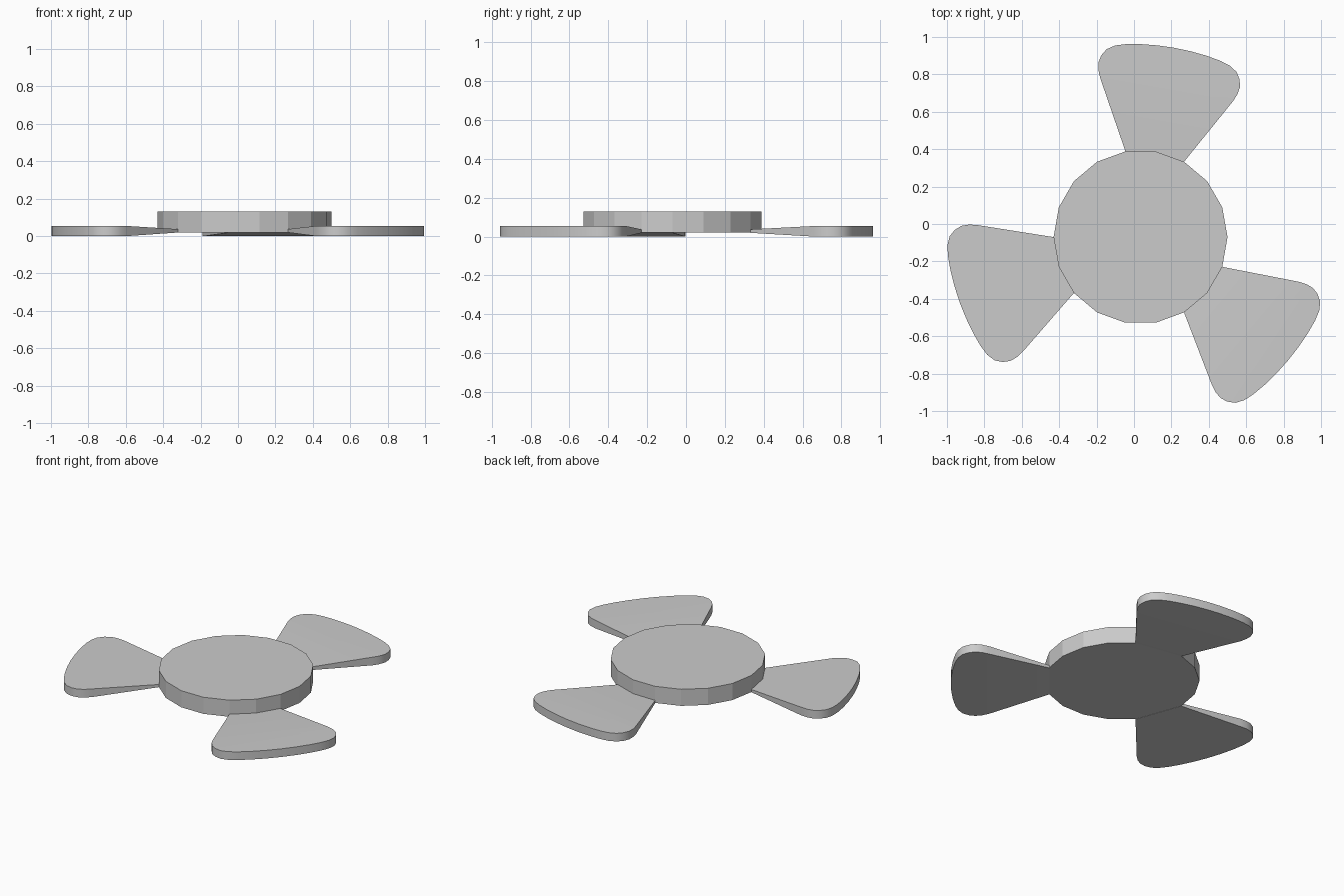
import bpy, bmesh, math

if "Cube" in bpy.data.objects:
    bpy.data.objects.remove(bpy.data.objects["Cube"])

CX, CY, R = 0.035, -0.07, 0.465


def make_object(name, bm):
    bmesh.ops.recalc_face_normals(bm, faces=bm.faces[:])
    me = bpy.data.meshes.new(name)
    bm.to_mesh(me)
    bm.free()
    ob = bpy.data.objects.new(name, me)
    bpy.context.collection.objects.link(ob)
    return ob


# Hub: 18-sided disc
bm = bmesh.new()
ring = [bm.verts.new((CX + R * math.cos(math.radians(20 * i)),
                      CY + R * math.sin(math.radians(20 * i)), 0.02)) for i in range(18)]
base = bm.faces.new(ring)
ext = bmesh.ops.extrude_face_region(bm, geom=[base], use_keep_orig=True)
for v in ext["geom"]:
    if isinstance(v, bmesh.types.BMVert):
        v.co.z = 0.13
make_object("hub", bm)

# Blade half outline: (radial, sideways); first point is the root at the hub
HALF = [(0.437, 0.159), (0.80, 0.36), (0.84, 0.377), (0.88, 0.384), (0.92, 0.376),
        (0.958, 0.353), (0.985, 0.312), (1.002, 0.258), (1.016, 0.18), (1.025, 0.09), (1.028, 0.0)]
OUTLINE = HALF + [(u, -v) for u, v in reversed(HALF[:-1])]


def blade(name, angle):
    a = math.radians(angle)
    c, s = math.cos(a), math.sin(a)
    bm = bmesh.new()

    def layer(z_root, z_tip):
        return [bm.verts.new((CX + u * c - v * s, CY + u * s + v * c,
                              z_root if u < 0.5 else z_tip)) for u, v in OUTLINE]

    low, high = layer(0.019, 0.0), layer(0.037, 0.054)
    n = len(OUTLINE)
    for vs in (low, high):
        bm.faces.new((vs[0], vs[1], vs[-2], vs[-1]))   # tapering neck
        bm.faces.new(vs[1:-1])                         # broad flat tip
    for i in range(n):                                 # rim wall
        j = (i + 1) % n
        bm.faces.new((low[i], low[j], high[j], high[i]))
    ob = make_object(name, bm)
    bpy.ops.object.select_all(action='DESELECT')
    ob.select_set(True)
    bpy.context.view_layer.objects.active = ob
    bpy.ops.object.shade_smooth_by_angle(angle=math.radians(30))


# Three blades, evenly spaced
for k, label in enumerate(("back", "left", "right")):
    blade(label + "_blade", 80 + 120 * k)
